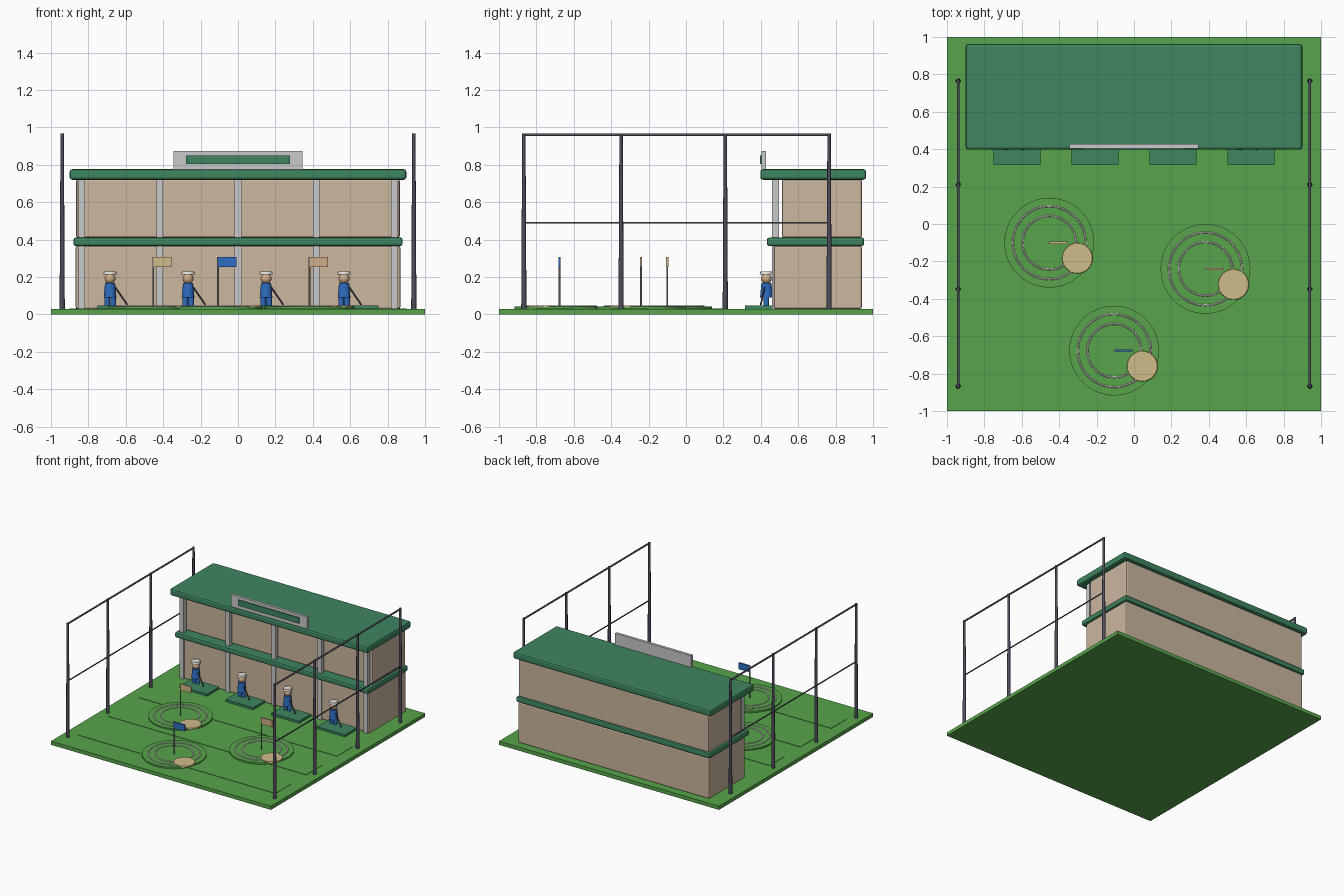
import bpy, math
from mathutils import Vector

if "Cube" in bpy.data.objects:
    bpy.data.objects.remove(bpy.data.objects["Cube"])


def mat(name, r, g, b):
    m = bpy.data.materials.new(name)
    lin = [((c / 255 + 0.055) / 1.055) ** 2.4 for c in (r, g, b)]
    m.diffuse_color = (*lin, 1)
    m.use_nodes = True
    m.node_tree.nodes["Principled BSDF"].inputs["Base Color"].default_value = m.diffuse_color
    return m


GRASS = mat("grass_green", 88, 165, 76)
ROOF = mat("roof_green", 62, 134, 96)
WALL = mat("wall_tan", 203, 183, 159)
GREY = mat("light_grey", 202, 202, 204)
POST = mat("dark_steel", 78, 76, 92)
BLUE = mat("blue", 45, 108, 192)
SKIN = mat("skin_tan", 208, 174, 138)
SAND = mat("sand", 208, 188, 138)
WHITE = mat("ring_white", 228, 226, 222)
STEEL = mat("pole_grey", 150, 148, 152)


def finish(name, m, smooth=False):
    o = bpy.context.object
    o.name = name
    o.data.materials.append(m)
    if smooth:
        bpy.ops.object.shade_smooth_by_angle(angle=math.radians(40))
    return o


def box(name, m, x, y, z, bevel=0):
    """Box from (min, max) ranges, with optional rounded edges."""
    bpy.ops.mesh.primitive_cube_add(size=1, location=[sum(r) / 2 for r in (x, y, z)])
    o = bpy.context.object
    o.scale = [r[1] - r[0] for r in (x, y, z)]
    bpy.ops.object.transform_apply(location=False, rotation=False, scale=True)
    if bevel:
        b = o.modifiers.new("bevel", 'BEVEL')
        b.width = bevel
        b.segments = 2
    return finish(name, m)


def rod(name, m, a, b, r1, r2=None, sides=12):
    """Round bar from a to b, optionally tapered."""
    a, b = Vector(a), Vector(b)
    bpy.ops.mesh.primitive_cone_add(vertices=sides, radius1=r1, radius2=r1 if r2 is None else r2,
                                    depth=(b - a).length, location=(a + b) / 2)
    bpy.context.object.rotation_euler = (b - a).to_track_quat('Z', 'Y').to_euler()
    return finish(name, m, True)


# Ground and slightly raised mown strips
box("ground", GRASS, (-1, 1), (-1, 1), (0, 0.03))
for i in range(3):
    y = -0.8 + i * 0.4
    box("mown_strip", GRASS, (-0.9, 0.9), (y, y + 0.2), (0.028, 0.033))

# Two-storey building
box("lower_wall", WALL, (-0.868, 0.868), (0.47, 0.94), (0.03, 0.367), 0.01)
box("floor_slab", ROOF, (-0.88, 0.88), (0.433, 0.952), (0.366, 0.411), 0.012)
box("upper_wall", WALL, (-0.865, 0.865), (0.513, 0.94), (0.41, 0.722), 0.01)
box("roof_slab", ROOF, (-0.9, 0.9), (0.397, 0.963), (0.72, 0.777), 0.014)
for x in (-0.835, -0.418, 0, 0.418, 0.835):
    box("column", GREY, (x - 0.018, x + 0.018), (0.46, 0.496), (0.03, 0.722))

# Blank sign on the roof
box("sign_board", GREY, (-0.345, 0.345), (0.405, 0.427), (0.775, 0.873))
box("sign_panel", ROOF, (-0.277, 0.277), (0.396, 0.406), (0.803, 0.85))

# Side fences: posts and two rails
YS = (-0.867, -0.347, 0.21, 0.765)
for x in (-0.94, 0.94):
    for y in YS:
        rod("fence_post", POST, (x, y, 0.03), (x, y, 0.967), 0.014, 0.009)
    rod("top_rail", POST, (x, YS[0], 0.96), (x, YS[-1], 0.96), 0.007)
    rod("middle_rail", POST, (x, YS[0], 0.49), (x, YS[-1], 0.49), 0.005)

# Putting greens with target rings, bunker and flag
for x, y, colour in ((-0.453, -0.10, SAND), (0.382, -0.24, SKIN), (-0.106, -0.677, BLUE)):
    rod("putting_green", GRASS, (x, y, 0.028), (x, y, 0.043), 0.24, sides=48)
    for r in (0.143, 0.195):
        bpy.ops.mesh.primitive_torus_add(location=(x, y, 0.044), major_radius=r, minor_radius=0.005,
                                         major_segments=48, minor_segments=8)
        finish("target_ring", WHITE, True)
    rod("bunker", SAND, (x + 0.15, y - 0.083, 0.04), (x + 0.15, y - 0.083, 0.049), 0.083, 0.08, sides=24)
    rod("flag_pole", STEEL, (x, y, 0.04), (x, y, 0.307), 0.005, sides=8)
    box("flag", colour, (x, x + 0.098), (y - 0.006, y + 0.006), (0.253, 0.306))

# Tee mats, each with a golfer
for i in range(4):
    cx = -0.626 + i * 0.417
    box("tee_mat", ROOF, (cx - 0.126, cx + 0.126), (0.315, 0.468), (0.03, 0.048))
    x, y = cx - 0.058, 0.43
    for s in (-1, 1):
        rod("leg", BLUE, (x + s * 0.016, y, 0.045), (x + s * 0.016, y, 0.11), 0.015)
    rod("torso", BLUE, (x, y, 0.09), (x, y, 0.168), 0.034, 0.027, sides=16)
    bpy.ops.mesh.primitive_uv_sphere_add(segments=16, ring_count=10, radius=0.029, location=(x, y, 0.192))
    finish("head", SKIN, True)
    rod("cap", WHITE, (x, y, 0.214), (x, y, 0.23), 0.036, 0.032, sides=16)
    rod("club", POST, (x + 0.028, y - 0.01, 0.145), (x + 0.092, y - 0.03, 0.052), 0.005, sides=8)
